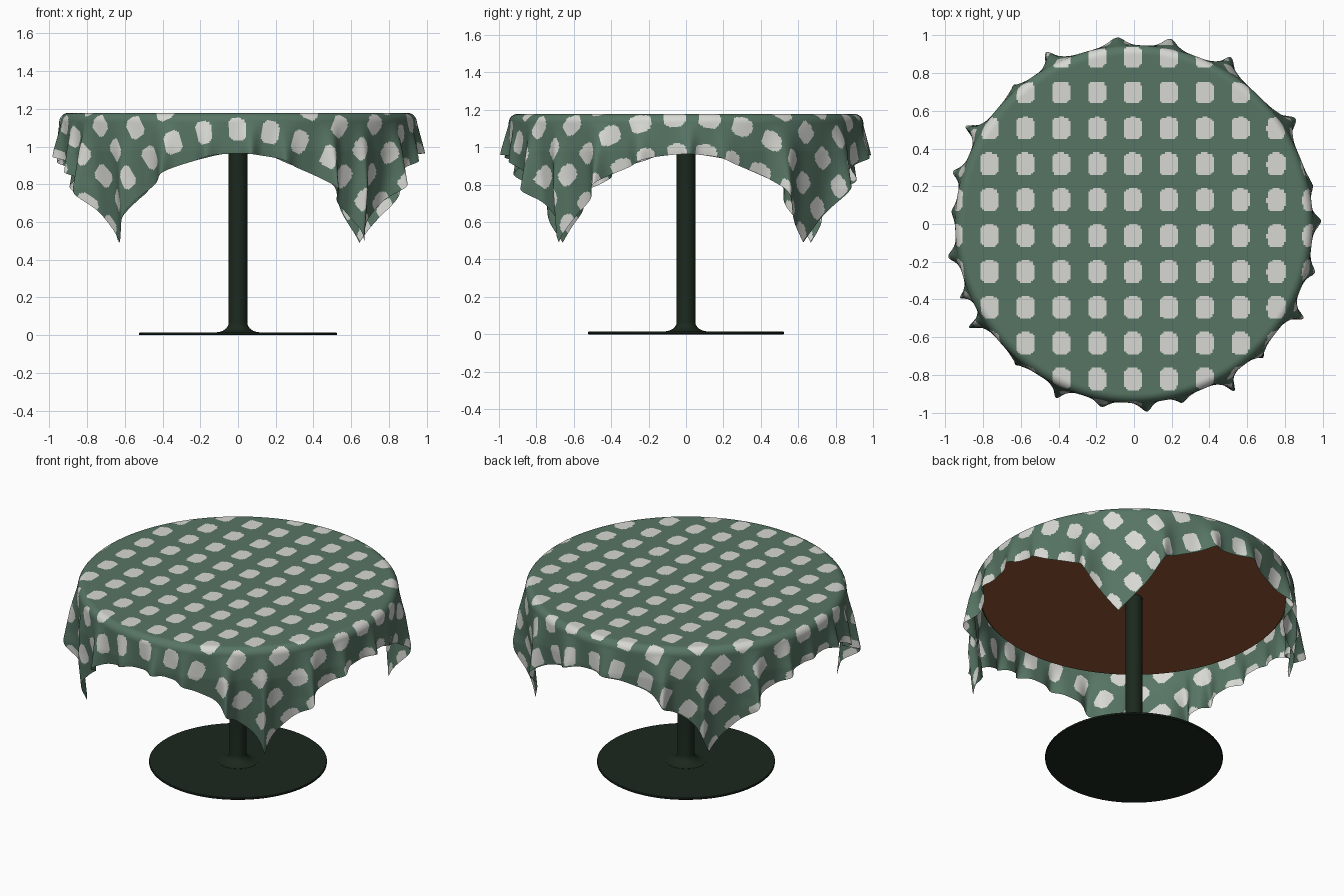
import bpy, bmesh, math

if "Cube" in bpy.data.objects:
    bpy.data.objects.remove(bpy.data.objects["Cube"])

def material(name, rgb):
    m = bpy.data.materials.new(name)
    m.diffuse_color = (*rgb, 1)
    m.use_nodes = True
    m.node_tree.nodes["Principled BSDF"].inputs["Base Color"].default_value = m.diffuse_color
    return m

GREEN = material("cloth green", (0.095, 0.178, 0.127))
WHITE = material("dot off white", (0.68, 0.69, 0.65))
BROWN = material("wood brown", (0.30, 0.10, 0.036))
DARK = material("dark green metal", (0.011, 0.021, 0.012))

def make_object(name, verts, faces, mats):
    me = bpy.data.meshes.new(name)
    me.from_pydata(verts, [], faces)
    for m in mats:
        me.materials.append(m)
    ob = bpy.data.objects.new(name, me)
    bpy.context.collection.objects.link(ob)
    return ob

def smooth(ob, angle):
    bpy.ops.object.select_all(action='DESELECT')
    ob.select_set(True)
    bpy.context.view_layer.objects.active = ob
    bpy.ops.object.shade_smooth_by_angle(angle=math.radians(angle))

def lathe(name, profile, mat, n=96):
    """Revolve (radius, z) points, listed bottom to top, with capped ends."""
    verts = [(r * math.cos(2 * math.pi * i / n), r * math.sin(2 * math.pi * i / n), z)
             for r, z in profile for i in range(n)]
    faces = [(k * n + i, k * n + (i + 1) % n, (k + 1) * n + (i + 1) % n, (k + 1) * n + i)
             for k in range(len(profile) - 1) for i in range(n)]
    faces.append(tuple(range(n - 1, -1, -1)))
    faces.append(tuple((len(profile) - 1) * n + i for i in range(n)))
    ob = make_object(name, verts, faces, [mat])
    smooth(ob, 35)
    return ob

# Pedestal: flat round foot with a flared column
flare = [(0.05 + 0.07 * (1 - math.sin(a)), 0.015 + 0.05 * (1 - math.cos(a)))
         for a in [math.pi / 2 * i / 8 for i in range(9)]]
lathe("base_plate", [(0.522, 0), (0.525, 0.003), (0.525, 0.011), (0.522, 0.014)], DARK)
lathe("column", [(0.12, 0.013)] + flare + [(0.05, 1.10)], DARK, 48)

# Round wooden top
lathe("table_top", [(0.90, 1.09), (0.91, 1.10), (0.91, 1.155), (0.89, 1.172)], BROWN)

# Tablecloth: square sheet that lies flat, bends over the rim and hangs in pleats
HALF, N = 1.142, 264
CELL = 2 * HALF / N
FLAT, BEND, TOP = 0.90, 0.048, 1.178
ARC = BEND * math.pi / 2
# fold directions in degrees and their relative strength
FOLDS = [(1, 1), (12, .5), (33, 1), (60, 1), (79, 1.1), (95, 1), (117, 1.1), (131, .5),
         (150, 1.1), (164, 1), (176, .5), (190, 1.1), (203, .9), (212, 1.1), (230, .5),
         (246, 1), (260, .8), (274, 1.1), (285, .7), (301, 1.1), (314, .6), (331, 1.1),
         (345, .9), (361, 1)]

def drape(u, v):
    r = math.hypot(u, v)
    if r <= FLAT:
        return (u, v, TOP)
    th = math.degrees(math.atan2(v, u)) % 360
    if th < 1:
        th += 360
    for (a0, s0), (a1, s1) in zip(FOLDS, FOLDS[1:]):
        if th <= a1:
            break
    w = a1 - a0
    t = (th - a0) / w
    bump = (0.5 + 0.5 * math.cos(2 * math.pi * t)) ** 1.7 * (s0 if t < 0.5 else s1)
    s = r - FLAT
    if s < ARC:
        a = s / BEND
        rad, z, d = FLAT + BEND * math.sin(a), TOP - BEND * (1 - math.cos(a)), 0
    else:
        d = s - ARC
        rad, z = FLAT + BEND, TOP - BEND - d
    # pleats deepen downwards, corners lean inwards
    amp = min(0.27 * d, 0.095)
    rad += amp * bump - 0.10 * max(0, d - 0.15)
    th -= min(d * 1.7, 0.5) * w / (2 * math.pi) * math.sin(2 * math.pi * t)
    th = math.radians(th)
    return (rad * math.cos(th), rad * math.sin(th), z)

coord = [-HALF + CELL * i for i in range(N + 1)]
verts = [drape(u, v) for v in coord for u in coord]
faces = [(j * (N + 1) + i, j * (N + 1) + i + 1, (j + 1) * (N + 1) + i + 1, (j + 1) * (N + 1) + i)
         for j in range(N) for i in range(N)]
cloth = make_object("tablecloth", verts, faces, [GREEN, WHITE])

# Rounded-square dots on a regular lattice in the flat sheet
PITCH = 0.19
def offset(c, start):
    return (c - start + PITCH / 2) % PITCH - PITCH / 2

for p in cloth.data.polygons:
    j, i = divmod(p.index, N)
    du = offset(coord[i] + CELL / 2, -0.006) / 0.049
    dv = offset(coord[j] + CELL / 2, 0.127) / 0.060
    if abs(du) ** 3.2 + abs(dv) ** 3.2 < 1:
        p.material_index = 1
smooth(cloth, 80)
